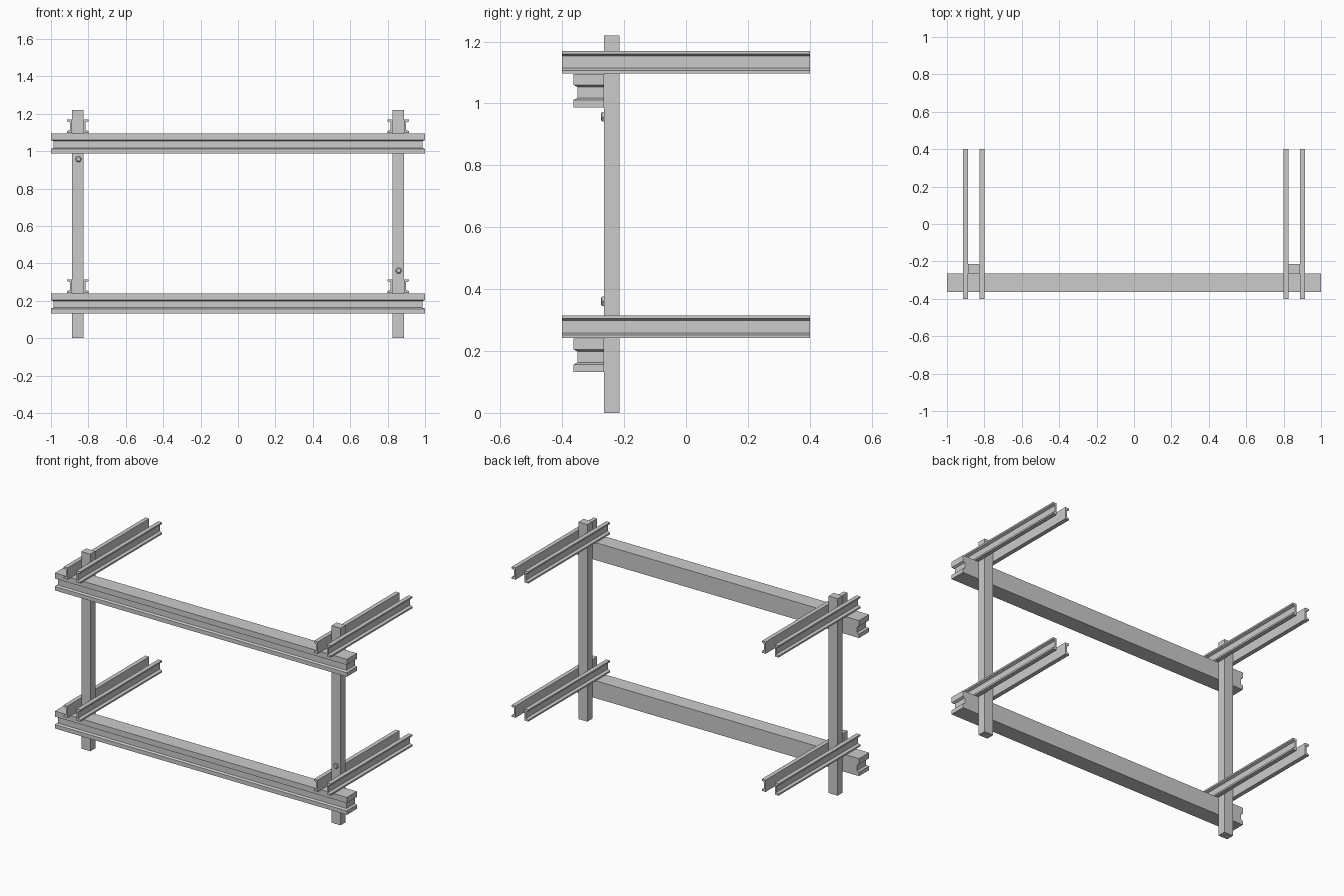
import bpy, bmesh, math

if "Cube" in bpy.data.objects:
    bpy.data.objects.remove(bpy.data.objects["Cube"])

def loft(name, rings):
    """Skin equal-length rings of points and cap both ends."""
    bm = bmesh.new()
    vr = [[bm.verts.new(p) for p in ring] for ring in rings]
    n = len(vr[0])
    for a, b in zip(vr, vr[1:]):
        for i in range(n):
            j = (i + 1) % n
            bm.faces.new((a[i], a[j], b[j], b[i]))
    bm.faces.new(vr[0])
    bm.faces.new(vr[-1])
    bmesh.ops.recalc_face_normals(bm, faces=bm.faces)
    me = bpy.data.meshes.new(name)
    bm.to_mesh(me)
    bm.free()
    ob = bpy.data.objects.new(name, me)
    bpy.context.collection.objects.link(ob)
    return ob

def rect(x0, x1, y0, y1, z):
    return [(x0, y0, z), (x1, y0, z), (x1, y1, z), (x0, y1, z)]

POST_X, POST_HALF = 0.857, 0.031
LEVELS = (0.0, 0.855)

# Upright posts
for side, label in ((-1, "left"), (1, "right")):
    x = side * POST_X
    loft(f"{label}_post", [rect(x - POST_HALF, x + POST_HALF, -0.265, -0.215, z) for z in (0, 1.22)])

# Cross beams: solid bars with a groove along the front and both ends
BEAM = [(0.132, 0), (0.157, 0), (0.163, 0.013), (0.198, 0.013), (0.205, 0), (0.24, 0)]
for dz, label in zip(LEVELS, ("lower", "upper")):
    loft(f"{label}_beam", [rect(-1 + i, 1 - i, -0.363 + i, -0.265, z + dz) for z, i in BEAM])

# Channel arms: pairs clamping each post, flanges facing outward
CHANNEL = [(0, 0.242), (0.026, 0.242), (0.026, 0.252), (0.011, 0.259),
           (0.011, 0.299), (0.026, 0.305), (0.026, 0.315), (0, 0.315)]
for dz, level in zip(LEVELS, ("lower", "upper")):
    for side, label in ((-1, "left"), (1, "right")):
        for out, pos in ((-1, "a"), (1, "b")):
            x = side * POST_X + out * POST_HALF
            loft(f"{level}_{label}_arm_{pos}",
                 [[(x + out * u, y, z + dz) for u, z in CHANNEL] for y in (-0.4, 0.4)])

# Hexagonal bolt heads with chamfered fronts
for x, z, label in ((-0.853, 0.957, "left"), (0.859, 0.361, "right")):
    loft(f"{label}_bolt", [[(x + r * math.cos(k * math.pi / 3), y, z + r * math.sin(k * math.pi / 3))
                            for k in range(6)]
                           for y, r in ((-0.264, 0.017), (-0.271, 0.017), (-0.275, 0.012))])
